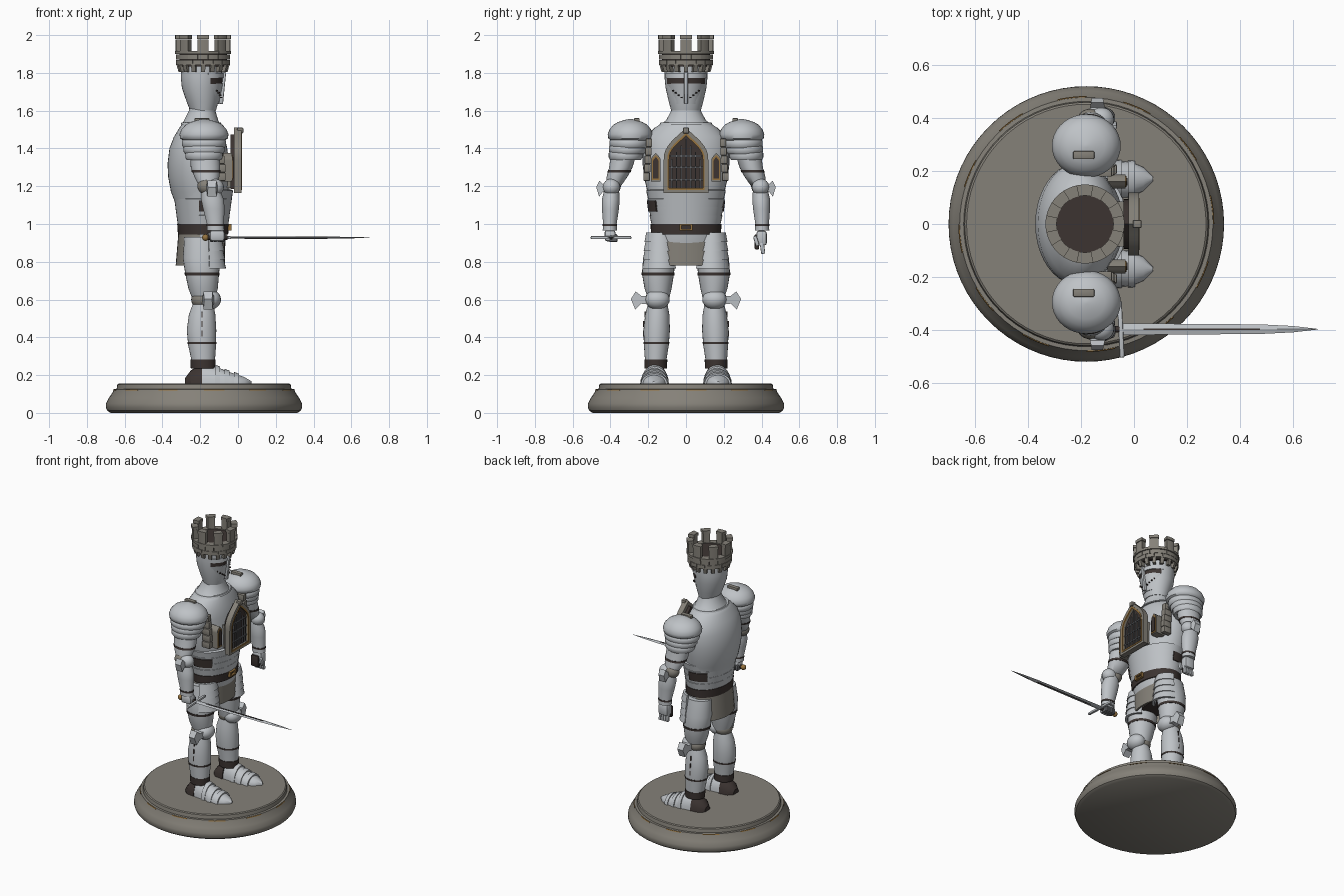
import bpy, bmesh, math
from mathutils import Vector, Matrix

def mat(name, c):
    m = bpy.data.materials.new(name)
    m.diffuse_color = (*c, 1)
    return m

STEEL = mat("steel", (0.52, 0.545, 0.57))
STONE = mat("warm stone", (0.235, 0.22, 0.19))
DARK = mat("dark leather", (0.045, 0.034, 0.031))
GOLD = mat("old gold", (0.30, 0.17, 0.05))
IRON = mat("iron", (0.13, 0.135, 0.145))

def finish(name, bm, m, angle=35):
    bmesh.ops.recalc_face_normals(bm, faces=bm.faces)
    me = bpy.data.meshes.new(name)
    bm.to_mesh(me)
    bm.free()
    ob = bpy.data.objects.new(name, me)
    bpy.context.collection.objects.link(ob)
    me.materials.append(m)
    bpy.ops.object.select_all(action='DESELECT')
    ob.select_set(True)
    bpy.context.view_layer.objects.active = ob
    bpy.ops.object.shade_smooth_by_angle(angle=math.radians(angle))
    return ob

def loft(name, rings, m, n=28, axis='z', floor=None, angle=35):
    """Elliptical rings: (x, y, z, radius_a, radius_b) stacked along z or x."""
    bm = bmesh.new()
    loops = []
    for x, y, z, a, b in rings:
        loop = []
        for i in range(n):
            t = 2 * math.pi * i / n
            c, s = math.cos(t), math.sin(t)
            p = (x + a * c, y + b * s, z) if axis == 'z' else (x, y + a * c, z + b * s)
            if floor is not None:
                p = (p[0], p[1], max(p[2], floor))
            loop.append(bm.verts.new(p))
        loops.append(loop)
    for l0, l1 in zip(loops, loops[1:]):
        for i in range(n):
            j = (i + 1) % n
            bm.faces.new((l0[i], l0[j], l1[j], l1[i]))
    bm.faces.new(loops[0])
    bm.faces.new(loops[-1])
    return finish(name, bm, m, angle)

def arc(name, c, lo, hi, degs, thick, m, n=8):
    """Curved plate round centre c; lo and hi are (z, rx, ry), degs its angular span."""
    bm = bmesh.new()
    cols = []
    for i in range(n + 1):
        t = math.radians(degs[0] + (degs[1] - degs[0]) * i / n)
        col = [bm.verts.new((c[0] + (rx - d) * math.cos(t), c[1] + (ry - d) * math.sin(t), z))
               for (z, rx, ry), d in ((lo, 0), (hi, 0), (hi, thick), (lo, thick))]
        cols.append(col)
    for a, b in zip(cols, cols[1:]):
        for k in range(4):
            bm.faces.new((a[k], a[(k + 1) % 4], b[(k + 1) % 4], b[k]))
    bm.faces.new(cols[0])
    bm.faces.new(cols[-1])
    return finish(name, bm, m)

def box(name, c, size, m, rot=(0, 0, 0), bevel=0.0):
    bm = bmesh.new()
    bmesh.ops.create_cube(bm, size=1, matrix=Matrix.Diagonal((*size, 1)))
    if bevel:
        bmesh.ops.bevel(bm, geom=bm.edges[:], offset=bevel, segments=2, affect='EDGES', profile=0.5)
    ob = finish(name, bm, m)
    ob.location, ob.rotation_euler = c, rot
    return ob

def ball(name, c, r, m):
    bm = bmesh.new()
    bmesh.ops.create_uvsphere(bm, u_segments=20, v_segments=12, radius=1, matrix=Matrix.Diagonal((*r, 1)))
    ob = finish(name, bm, m, 60)
    ob.location = c
    return ob

def gothic(w, z0, spring, apex, n=8):
    """Pointed arch outline as (y, z) points."""
    side = [(w * math.cos(t * math.pi / 2 / n) ** 1.15, spring + (apex - spring) * (t / n) ** 0.85)
            for t in range(n)]
    return [(-w, z0), (w, z0)] + side + [(0, apex)] + [(-y, z) for y, z in reversed(side)]

def panel(name, outline, x0, x1, m, y=0, hole=None):
    """Outline extruded along x, optionally as a frame round a hole."""
    bm = bmesh.new()
    def loop(pts, x):
        return [bm.verts.new((x, y + p[0], p[1])) for p in pts]
    f, b = loop(outline, x1), loop(outline, x0)
    n = len(f)
    pairs = [(f, b)]
    if hole:
        fi, bi = loop(hole, x1), loop(hole, x0)
        pairs += [(fi, bi), (f, fi), (b, bi)]
    else:
        bm.faces.new(f)
        bm.faces.new(b)
    for p, q in pairs:
        for i in range(n):
            j = (i + 1) % n
            bm.faces.new((p[i], p[j], q[j], q[i]))
    return finish(name, bm, m)

CX = -0.18
# round plinth with gold dashes
loft("plinth", [(CX, 0, z, r, r) for z, r in ((0, .495), (.012, .513), (.03, .52), (.05, .519), (.08, .503),
     (.112, .482), (.125, .478), (.126, .463), (.15, .459), (.155, .452))], STONE, 72)
for i in range(12):
    arc("plinth_gold_line", (CX, 0), (.118, .483, .483), (.123, .481, .481), (i * 30, i * 30 + 13), .006, GOLD)

# breastplate, waist lames and gorget
B = -0.205
loft("torso", [(-.18, 0, .90, .11, .17), (-.18, 0, .99, .13, .175), (-.185, 0, 1.08, .135, .18),
     (-.20, 0, 1.17, .155, .205), (-.205, 0, 1.25, .165, .222), (-.21, 0, 1.32, .163, .23), (-.21, 0, 1.40, .153, .23),
     (-.205, 0, 1.46, .135, .215), (-.20, 0, 1.51, .11, .165), (-.195, 0, 1.545, .09, .11)], STEEL, 40, angle=60)
for i in range(4):
    z, k = 1.0 + i * .044, i * .006
    loft("waist_lame", [(-.185, 0, z, .134 + k, .183 + k), (-.185, 0, z + .045, .141 + k, .193 + k),
         (-.185, 0, z + .05, .13 + k, .18 + k)], STEEL, 40)
for a in (90, 270):
    arc("waist_gap", (-.185, 0), (1.065, .152, .2), (1.125, .16, .208), (a - 8, a + 38), .012, DARK)
loft("gorget", [(-.195, 0, 1.53, .10, .125), (-.195, 0, 1.55, .09, .105), (-.19, 0, 1.60, .07, .078),
     (-.19, 0, 1.63, .065, .072)], STEEL, 32)
arc("gorget_rim", (-.195, 0), (1.528, .108, .14), (1.538, .104, .134), (0, 360), .02, STEEL, 32)
loft("belt", [(-.185, 0, .945, .133, .185), (-.185, 0, 1.0, .137, .188)], DARK, 40)
panel("buckle", [(-.035, .965), (.035, .965), (.035, 1.0), (-.035, 1.0)], -.052, -.035, GOLD,
      hole=[(-.024, .974), (.024, .974), (.024, .991), (-.024, .991)])

# cloth skirt, front flap and hips
arc("back_skirt", (-.19, 0), (.78, .14, .185), (.96, .125, .175), (95, 265), .012, STONE, 16)
arc("front_flap", (-.19, 0), (.78, .12, .19), (.96, .12, .18), (-32, 32), .012, STONE)
loft("hips", [(-.19, 0, .80, .08, .13), (-.19, 0, .95, .105, .165)], DARK)

# pointed gate on the chest
out, inn = gothic(.118, 1.165, 1.34, 1.51), gothic(.094, 1.185, 1.34, 1.475)
panel("gate_frame", out, -.02, .018, STONE, hole=inn)
panel("gate_gold_trim", gothic(.099, 1.18, 1.34, 1.482), .012, .021, GOLD, hole=gothic(.089, 1.19, 1.34, 1.467))
panel("gate_door", inn, -.04, -.004, DARK)
box("gate_mount", (-.05, 0, 1.27), (.07, .17, .16), STONE)
for i in range(-3, 4):
    top = 1.45 - abs(i) * .035
    box("gate_bar", (.002, i * .025, (1.19 + top) / 2), (.007, .007, top - 1.19), IRON)
for z in (1.235, 1.30, 1.36):
    box("gate_crossbar", (.004, 0, z), (.007, .178 if z < 1.35 else .165, .008), IRON)
box("gate_keystone", (.012, 0, 1.495), (.032, .03, .03), STONE, bevel=.004)

# helm and visor
loft("helm", [(-.185, 0, 1.60, .068, .078), (-.188, 0, 1.65, .085, .092), (-.195, 0, 1.72, .102, .108),
     (-.195, 0, 1.78, .108, .114), (-.19, 0, 1.86, .108, .114)], STEEL, 36, angle=60)
arc("visor", (-.185, 0), (1.635, .083, .078), (1.745, .106, .106), (-75, 75), .02, STEEL, 16)
arc("brow", (-.185, 0), (1.772, .110, .112), (1.80, .108, .114), (-75, 75), .02, STEEL, 16)
arc("eye_slit", (-.19, 0), (1.742, .107, .110), (1.776, .108, .113), (-65, 65), .015, DARK, 16)
box("nose_ridge", (-.082, 0, 1.72), (.022, .02, .17), STEEL, (0, .1, 0), .005)
for s in (1, -1):
    for k in range(4):
        a = math.radians(14 + 10 * k) * s
        box("breath_hole", (-.185 + .1 * math.cos(a), .098 * math.sin(a), 1.67 + .012 * k),
            (.012, .007, .007), DARK, (0, 0, a))

# battlement crown: corbels, brick courses, merlons
K = (-.185, 0)
loft("crown_core", [(*K, 1.835, .126, .126), (*K, 1.912, .126, .126)], DARK, 32)
for i in range(16):
    a = i * 22.5
    arc("crown_corbel", K, (1.805, .13, .13), (1.85, .142, .142), (a - 5, a + 5), .03, STONE, 2)
    for row, (z0, z1) in enumerate(((1.842, 1.868), (1.87, 1.897))):
        b = a + row * 11.25
        arc("crown_brick", K, (z0, .143, .143), (z1, .143, .143), (b + .5, b + 22), .035, STONE, 3)
    arc("crown_coping", K, (1.899, .149, .149), (1.916, .149, .149), (a - 11, a + 11), .042, STONE, 3)
for i in range(8):
    a = i * 45
    arc("crown_merlon", K, (1.916, .145, .145), (1.978, .145, .145), (a - 11.5, a + 11.5), .034, STONE, 4)
    arc("crown_cap", K, (1.98, .149, .149), (2.0, .149, .149), (a - 12.5, a + 12.5), .042, STONE, 4)

def fan(name, c, s, w, h, m):
    """Flared side wing of a knee or elbow guard."""
    bm = bmesh.new()
    prof = [(0, -.45), (.4, -.4), (.75, -1), (1, .1), (.72, .9), (.4, .42), (0, .45)]
    f, b = ([bm.verts.new((c[0] + dx * (1 - .35 * u), c[1] + s * u * w, c[2] + v * h)) for u, v in prof]
            for dx in (.035, -.03))
    bm.faces.new(f)
    bm.faces.new(b)
    for i in range(len(f)):
        j = (i + 1) % len(f)
        bm.faces.new((f[i], f[j], b[j], b[i]))
    return finish(name, bm, m)

for s, side in ((1, "left"), (-1, "right")):
    N = lambda part: side + "_" + part
    # chest windows and side pillars
    panel(N("chest_window"), gothic(.026, 1.225, 1.335, 1.375), -.10, -.032, STONE, s * .16)
    panel(N("window_trim"), gothic(.021, 1.232, 1.335, 1.366), -.035, -.028, GOLD, s * .16)
    panel(N("window_opening"), gothic(.014, 1.242, 1.33, 1.354), -.032, -.025, DARK, s * .16)
    for k in range(5):
        box(N("chest_pillar_block"), (-.095 - .006 * max(0, k - 1), s * (.208 - .003 * k), 1.25 + k * .045),
            (.06, .034, .043), STONE, bevel=.004)
    # shoulder dome and lames
    Y = s * .295
    loft(N("shoulder_dome"), [(CX, Y, z, a, a * .92) for z, a in ((1.44, .105), (1.452, .126), (1.475, .13),
         (1.50, .12), (1.525, .098), (1.54, .07), (1.55, .035), (1.556, .008))], STEEL, 36, angle=50)
    box(N("shoulder_plate"), (-.19, s * .26, 1.549), (.08, .03, .022), STONE, bevel=.004)
    for k in range(3):
        z, a, y = 1.415 - k * .032, .117 - k * .009, s * (.30 + k * .01)
        loft(N("shoulder_lame"), [(CX, y, z - .012, a * .92, a * .82), (CX, y, z, a, a * .9),
             (CX, y, z + .025, a, a * .9), (CX, y, z + .038, a * .9, a * .8)], STEEL, 32, angle=50)
    # arm, bands and elbow
    loft(N("upper_arm"), [(-.16, s * .385, 1.20, .045, .04), (-.165, s * .365, 1.25, .066, .055),
         (-.172, s * .345, 1.30, .078, .062), (-.176, s * .33, 1.37, .078, .068)], STEEL, angle=60)
    loft(N("arm_band"), [(-.169, s * .355, 1.272, .075, .061), (-.170, s * .351, 1.285, .077, .062)], DARK)
    ball(N("elbow_joint"), (-.165, s * .39, 1.20), (.05, .045, .045), STONE)
    ball(N("elbow_guard"), (-.125, s * .395, 1.195), (.05, .046, .045), STEEL)
    fan(N("elbow_fan"), (-.14, s * .415, 1.19), s, .06, .045, STEEL)
    loft(N("forearm"), [(-.118, s * .403, .965, .046, .038), (-.12, s * .403, 1.0, .045, .036),
         (-.128, s * .40, 1.08, .057, .045), (-.135, s * .398, 1.13, .06, .047), (-.145, s * .393, 1.19, .045, .038)],
         STEEL, angle=60)
    loft(N("cuff_band"), [(-.119, s * .403, .99, .048, .039), (-.119, s * .403, 1.0, .048, .039)], DARK)
    # gauntlet: open on the left, closed round the grip on the right
    if s > 0:
        box(N("palm"), (-.115, .400, .925), (.075, .055, .08), STEEL, bevel=.014)
        box(N("palm_leather"), (-.125, .375, .905), (.06, .025, .08), DARK, bevel=.008)
        for k in range(4):
            box(N("finger"), (-.085 - .019 * k, .405, .872), (.017, .022, .06), STEEL, (.15, 0, 0), .005)
        box(N("thumb"), (-.075, .372, .91), (.02, .02, .055), STEEL, (.3, 0, 0), .006)
    else:
        box(N("fist"), (-.11, -.402, .938), (.08, .06, .06), STEEL, bevel=.016)
        for k in range(4):
            box(N("finger"), (-.08 - .02 * k, -.385, .925), (.018, .045, .042), IRON, bevel=.007)
    # tasset lames
    for k in range(4):
        z = .955 - .047 * k
        w = .093 + .004 * k
        arc(N("tasset"), (-.18, s * .135), (z - .05, w + .012, w - .005), (z, w, w - .015),
            (-55 if s > 0 else -75, 75 if s > 0 else 55), .016, STEEL, 10)
    # thigh, knee, shin
    loft(N("thigh"), [(-.18, s * .145, .60, .06, .055), (-.185, s * .148, .66, .078, .072), (-.19, s * .148, .74, .09, .085),
         (-.192, s * .142, .82, .1, .085), (-.19, s * .13, .93, .095, .075)], STEEL, angle=60)
    loft(N("thigh_band"), [(-.19, s * .148, .727, .091, .086), (-.19, s * .148, .742, .093, .088)], DARK)
    ball(N("knee_joint"), (-.19, s * .15, .60), (.058, .06, .05), STONE)
    ball(N("knee_guard"), (-.145, s * .152, .60), (.055, .066, .052), STEEL)
    fan(N("knee_fan"), (-.16, s * .20, .598), s, .092, .05, STEEL)
    loft(N("shin"), [(-.183, s * .16, .235, .062, .056), (-.185, s * .16, .29, .064, .058), (-.19, s * .157, .36, .074, .066),
         (-.193, s * .155, .44, .078, .07), (-.19, s * .152, .52, .07, .064), (-.185, s * .15, .575, .055, .052)],
         STEEL, angle=60)
    loft(N("ankle_leather"), [(-.184, s * .16, .235, .066, .06), (-.185, s * .16, .282, .067, .061)], DARK)
    loft(N("shin_band"), [(-.19, s * .157, .365, .076, .068), (-.19, s * .157, .376, .077, .069)], DARK)
    for z in (.42, .47, .52):
        box(N("shin_seam"), (-.19, s * .2215 - s * max(0, z - .47) * .12, z), (.006, .01, .032), DARK)
    # pointed shoe with overlapping plates and leather heel
    foot = ((-.245, .055, .07), (-.18, .062, .10), (-.11, .068, .088), (-.06, .07, .066), (-.01, .066, .05),
            (.035, .045, .034), (.072, .008, .012))
    loft(N("shoe"), [(x, s * (.163 + .03 * (x + .18)), .155, a, h) for x, a, h in foot], STEEL, 24, 'x', .155, 50)
    for x, a, h in foot[2:5]:
        y = s * (.163 + .03 * (x + .18))
        loft(N("shoe_plate"), [(x - .012, y, .155, a + .006, h + .012), (x + .014, y, .155, a + .004, h + .003)],
             STEEL, 24, 'x', .155)
    loft(N("heel"), [(-.28, s * .16, .155, .03, .03), (-.25, s * .16, .155, .058, .07), (-.19, s * .16, .155, .066, .105)],
         DARK, 20, 'x', .155)

# sword held level, pointing forward
SY, SZ = -.397, .928
loft("sword_blade", [(-.05, SY, SZ, .022, .006), (.48, SY, SZ, .018, .005), (.6, SY, SZ, .012, .004),
     (.695, SY, SZ, .001, .001)], STEEL, 4, 'x', angle=10)
box("sword_fuller", (.255, SY, SZ), (.44, .006, .0125), DARK)
box("sword_guard", (-.05, SY, SZ), (.018, .215, .016), STEEL, (0, 0, .05), .005)
loft("sword_grip", [(-.165, SY, SZ, .012, .012), (-.055, SY, SZ, .012, .012)], DARK, 12, 'x')
ball("sword_pommel", (-.172, SY, SZ), (.018, .018, .018), GOLD)
